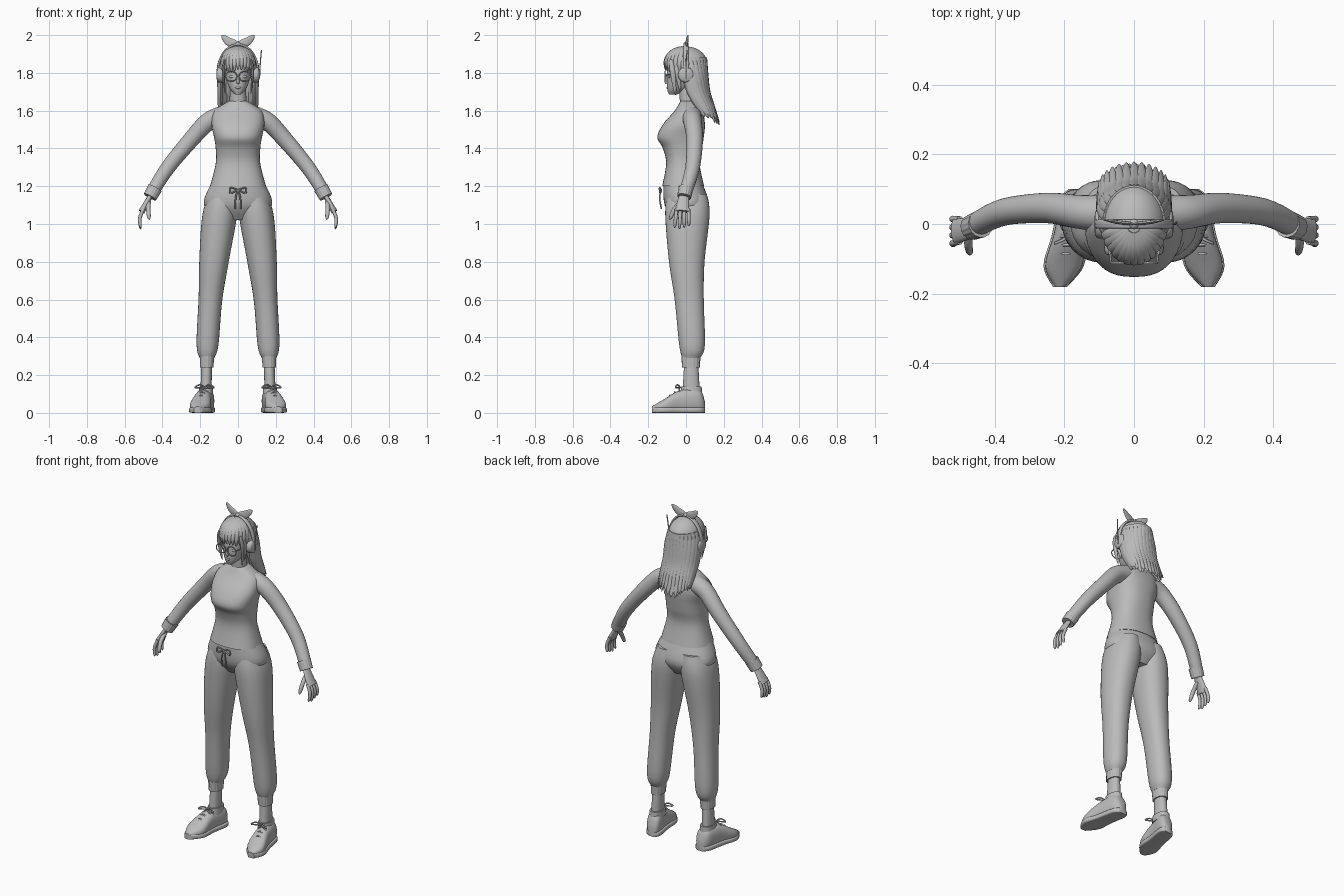
import bpy, bmesh, random
from math import sin, cos, pi, tau, radians, sqrt, copysign
from mathutils import Vector, Matrix

random.seed(4)
default_cube = bpy.data.objects.get("Cube")
if default_cube:
    bpy.data.objects.remove(default_cube, do_unlink=True)

COLOR = (.5, .5, .5, 1)
grey = bpy.data.materials.new("plain grey")
grey.use_nodes = True
grey.diffuse_color = COLOR
grey.node_tree.nodes["Principled BSDF"].inputs["Base Color"].default_value = COLOR
X, Y, Z = Vector((1, 0, 0)), Vector((0, 1, 0)), Vector((0, 0, 1))


def finish(name, bm):
    bmesh.ops.recalc_face_normals(bm, faces=bm.faces[:])
    mesh = bpy.data.meshes.new(name)
    bm.to_mesh(mesh)
    bm.free()
    mesh.materials.append(grey)
    ob = bpy.data.objects.new(name, mesh)
    bpy.context.collection.objects.link(ob)
    bpy.ops.object.select_all(action="DESELECT")
    ob.select_set(True)
    bpy.context.view_layer.objects.active = ob
    bpy.ops.object.shade_smooth_by_angle(angle=radians(50))
    return ob


def pair(ob):
    """Repeat a left part on the right."""
    ob.modifiers.new("Mirror", "MIRROR")


def spline(rows, steps):
    """Smooth curve through rows of equal length."""
    out, last = [], len(rows) - 1
    for i in range(last):
        around = [rows[min(max(j, 0), last)] for j in range(i - 1, i + 3)]
        for k in range(steps):
            t = k / steps
            out.append([b + t / 2 * (c - a + t * (2*a - 5*b + 4*c - d + t * (3*(b - c) + d - a)))
                        for a, b, c, d in zip(*around)])
    return out + [list(rows[-1])]


def skin(name, rings, sides, power, rib=0):
    """Rings are centre, width vector, depth vector."""
    bm = bmesh.new()
    loops = []
    for centre, wide, deep in rings:
        loop = []
        for k in range(sides):
            c, s = cos(tau * k / sides), sin(tau * k / sides)
            ridge = 1 + copysign(rib, k % 4 - 1.5)
            p = centre + ridge * (wide * copysign(abs(c) ** (2 / power), c)
                                  + deep * copysign(abs(s) ** (2 / power), s))
            p.z = max(p.z, 0)
            loop.append(bm.verts.new(p))
        loops.append(loop)
    for low, high in zip(loops, loops[1:]):
        for k in range(sides):
            bm.faces.new((low[k - 1], low[k], high[k], high[k - 1]))
    bm.faces.new(loops[0])
    bm.faces.new(loops[-1])
    return finish(name, bm)


def stack(name, rows, middle=lambda z: 0, sides=40, power=2.2, rib=0):
    """Level rings from rows of height, half width, front, back."""
    rings = [(Vector((middle(z), (front + back) / 2, z)), X * half, Y * (back - front) / 2)
             for z, half, front, back in spline(rows, 5)]
    return skin(name, rings, sides, power, rib)


def tube(name, points, radius, side=Y, flat=1, sides=12, steps=5, power=2, rib=0):
    """Ring sweep whose radius is a rule along the path."""
    path = [Vector(p) for p in spline(points, steps)]
    rings, last = [], len(path) - 1
    for i, p in enumerate(path):
        along = (path[min(i + 1, last)] - path[max(i - 1, 0)]).normalized()
        wide = (side - along * side.dot(along)).normalized()
        r = max(radius(i / last), .0004)
        rings.append((p, wide * r, along.cross(wide) * r * flat))
    return skin(name, rings, sides, power, rib)


def even(start, end):
    return lambda t: start + (end - start) * t


def blunt(r):
    return lambda t: r * sqrt(1 - t ** 6)


def leaf(r):
    return lambda t: r * abs(sin(pi * (.15 + .85 * t))) ** .7


def cord(name, points, side=Y, r=.004):
    return tube(name, points, even(r, r), side, sides=8)


def ball(centre, size):
    bm = bmesh.new()
    bmesh.ops.create_uvsphere(bm, u_segments=40, v_segments=28, radius=1,
                              matrix=Matrix.Translation(centre) @ Matrix.Diagonal((*size, 1)))
    return bm


# Sweater, neck and trouser seat
stack("sweater", [(1.2, .148, -.126, .096), (1.32, .118, -.105, .072), (1.4, .118, -.122, .085),
                  (1.46, .127, -.152, .094), (1.53, .14, -.12, .1), (1.6, .125, -.06, .087),
                  (1.65, .05, -.03, .06)], power=2.4)
stack("neck", [(1.62, .045, -.03, .055), (1.75, .042, -.04, .045)])
stack("trouser_seat", [(1.21, .145, -.12, .09), (1.1, .18, -.113, .122), (1.02, .08, -.06, .08)])


# Legs follow one gently spreading centre line
def leg_line(z):
    return .17 - .067 * z * z


pair(stack("trouser_legs", [(1.16, .07, -.1, .11), (1.05, .092, -.11, .125), (.8, .078, -.09, .098),
                            (.6, .063, -.06, .094), (.36, .058, -.036, .1),
                            (.29, .038, -.02, .075)], leg_line))
pair(stack("ankle_cuffs", [(.24, .035, -.02, .073), (.3, .038, -.024, .076)], leg_line, sides=64, rib=.02))
pair(stack("ankles", [(.26, .028, -.01, .065), (.08, .03, -.02, .075)], leg_line))

# Shoes turned slightly outward: y, half width and height from heel to toe
shoe = spline([(.1, .02, .06), (.07, .042, .125), (-.03, .045, .12), (-.12, .053, .07),
               (-.18, .015, .035)], 5)


def shoe_line(y):
    return .18 - .18 * y


pair(skin("shoes", [(Vector((shoe_line(y), y, high / 2)), X * half, Z * high / 2)
                    for y, half, high in shoe], 28, 2.5))
pair(skin("soles", [(Vector((shoe_line(y), y, .015)), X * (half + .005), Z * .015)
                    for y, half, high in shoe], 28, 5))
pair(stack("shoe_collars", [(.1, .038, -.03, .085), (.14, .036, -.025, .083)], leg_line))

# Shoe laces
for k in range(3):
    y, z = -.035 - .025 * k, .128 - .017 * k
    x = shoe_line(y)
    pair(cord("laces_%d" % k, [(x - .03, y, z - .025), (x, y, z), (x + .03, y, z - .025)]))
for out in (.025, -.025):
    knot = Vector((.177, -.03, .134))
    pair(cord("lace_loops", [knot, knot + Vector((out, -.015, .015)),
                             knot + Vector((out * 2, -.025, 0)), knot]))

# Waist drawstring
knot = Vector((0, -.13, 1.18))
pair(cord("drawstring_loops", [knot, knot + Vector((.04, -.01, .012)),
                               knot + Vector((.04, -.008, -.016)), knot]))
pair(cord("drawstring_tails", [knot, knot + Vector((.012, -.01, -.04)), knot + Vector((.015, 0, -.1))]))

# Arms with ribbed wrist cuffs
pair(tube("sleeves", [(.09, .03, 1.57), (.16, .035, 1.54), (.25, .046, 1.445), (.37, .035, 1.3),
                      (.45, 0, 1.175)], even(.053, .034), sides=32))
pair(tube("wrist_cuffs", [(.44, 0, 1.19), (.466, -.01, 1.143)], even(.039, .036), sides=64, rib=.02))

# Hands with four fingers and a thumb
pair(tube("palms", [(.46, -.007, 1.155), (.48, -.015, 1.12), (.51, -.02, 1.065)],
          even(.024, .038), flat=.45, sides=20))
for k in range(4):
    y = -.05 + .021 * k
    pair(tube("fingers_%d" % k, [(.5, y, 1.08), (.52, y * 1.1, 1.03),
                                 (.515, y * 1.2, .972 + .008 * abs(k - 1))], blunt(.0095)))
pair(tube("thumbs", [(.473, -.02, 1.12), (.475, -.06, 1.08), (.47, -.086, 1.022)], blunt(.012), X))

# Head and face
stack("head", [(1.685, .015, -.09, -.05), (1.72, .046, -.1, .02), (1.8, .07, -.1, .08),
               (1.88, .07, -.09, .08), (1.91, .04, -.06, .06)])
tube("nose", [(0, -.097, 1.79), (0, -.107, 1.757), (0, -.1, 1.747)], even(.006, .009), X)
finish("lips", ball((0, -.098, 1.721), (.015, .006, .006)))
pair(finish("eyes", ball((.03, -.088, 1.78), (.016, .008, .008))))

# Hair cap, open at the face
CROWN, CAP = Vector((0, 0, 1.842)), Vector((.092, .115, .098))
cap = ball(CROWN, CAP)
bmesh.ops.delete(cap, geom=[v for v in cap.verts if v.co.z < CROWN.z and v.co.y < -.035],
                 context="VERTS")
finish("hair_cap", cap)


def scalp(turn, rise):
    """Point on the cap; turn runs from the front toward the left."""
    return CROWN + CAP * Vector((cos(rise) * sin(turn), -cos(rise) * cos(turn), sin(rise)))


# Fringe and side locks
for k in range(13):
    turn = radians(12 * (k - 6))
    end = random.uniform(-.45, -.25)
    tube("fringe_%d" % k, [scalp(turn, even(1.35, end)(j / 4)) for j in range(5)],
         leaf(.015), Vector((cos(turn), sin(turn), 0)), flat=.45)
for back in (0, .025):
    pair(tube("side_locks", [(.07, back - .08, 1.87), (.079, back - .07, 1.8),
                             (.066, back - .055, 1.68 + back)], leaf(.014), flat=.5))

# Long back hair: two layers of tapering strands
for layer in (1, .92):
    for k in range(17):
        turn = radians(13 * (k - 8) + 60 * (1 - layer))
        s, c = sin(turn), cos(turn)
        tip = 1.575 - .05 * max(c, 0) + random.uniform(-.015, .02)
        strand = [(.1 * layer * s, lean + depth * layer * c, z) for lean, depth, z in (
            (.022, .088, 1.79), (.045, .075, 1.7), (.085, .062, 1.62), (.115, .064, tip))]
        tube("back_hair_%d" % k, [scalp(pi - turn, .4), *strand], leaf(.021),
             Vector((c, -s, 0)), flat=.45)

# Headset with band, ear cups and aerial
tube("headset_band", [(.108 * cos(pi * j / 12), 0, 1.8 + .15 * sin(pi * j / 12)) for j in range(13)],
     even(.013, .013), flat=.45, power=3)
pair(tube("ear_cups", [(.078, 0, 1.79), (.115, 0, 1.79)], blunt(.042), sides=28, steps=8))
cord("aerial", [(.114, 0, 1.77), (.118, 0, 1.85), (.124, .006, 1.92)], r=.003)

# Bow on top of the band
pair(tube("bow_leaves", [(0, 0, 1.948), (.045, .005, 1.963), (.088, .012, 1.999)],
          leaf(.023), Z, flat=.25))
finish("bow_knot", ball((0, 0, 1.952), (.014, .014, .011)))

# Round glasses
pair(cord("glasses_rims", [(.036 + .03 * cos(a), -.112, 1.782 + .026 * sin(a))
                           for a in (tau * j / 16 for j in range(17))], r=.003))
pair(cord("glasses_arms", [(.066, -.11, 1.79), (.08, 0, 1.795)], X, r=.003))
cord("glasses_bridge", [(-.008, -.112, 1.785), (.008, -.112, 1.785)], r=.003)
